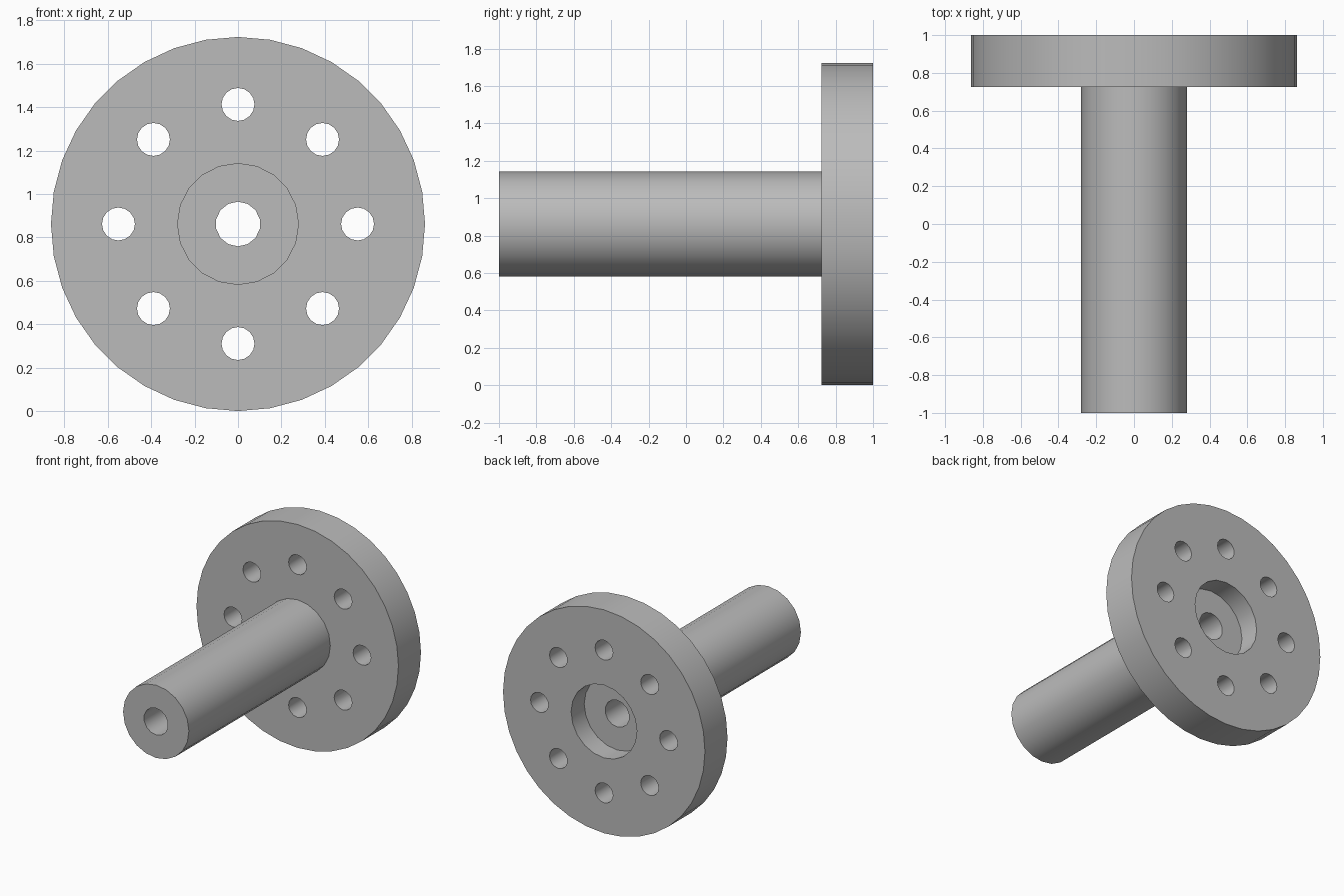
import bpy
import math
from mathutils import Matrix, Vector

default = bpy.data.objects.get("Cube")
if default:
    bpy.data.objects.remove(default, do_unlink=True)

RADIUS = 0.862          # flange radius, also the axis height
FLANGE_FRONT, BACK = 0.725, 1.0

grey = bpy.data.materials.new("machined_grey")
grey.use_nodes = True
colour = (0.5, 0.5, 0.5, 1)
grey.diffuse_color = colour
grey.node_tree.nodes["Principled BSDF"].inputs["Base Color"].default_value = colour


def rod(name, radius, y0, y1, sides, x=0.0, z=0.0):
    """Cylinder along y with its first corner pointing straight up."""
    bpy.ops.mesh.primitive_cylinder_add(vertices=sides, radius=radius, depth=y1 - y0)
    ob = bpy.context.object
    ob.name = name
    ob.data.transform(Matrix.Rotation(math.pi / 2, 4, "X"))
    ob.location = Vector((x, (y0 + y1) / 2, RADIUS + z))
    ob.data.materials.append(grey)
    return ob


def combine(target, tool, operation):
    """Apply one exact boolean and discard the tool."""
    tool.hide_render = True
    mod = target.modifiers.new(tool.name, "BOOLEAN")
    mod.operation = operation
    mod.solver = "EXACT"
    mod.object = tool
    bpy.context.view_layer.objects.active = target
    bpy.ops.object.modifier_apply(modifier=mod.name)
    bpy.data.objects.remove(tool, do_unlink=True)


# Round flange with the shaft fused to its front
body = rod("flanged_shaft", RADIUS, FLANGE_FRONT, BACK, 36)
combine(body, rod("shaft", 0.281, -1.0, 0.8, 20), "UNION")

# Recess in the back and bore through the whole length
combine(body, rod("back_recess", 0.281, 0.84, 1.1, 20), "DIFFERENCE")
combine(body, rod("centre_bore", 0.103, -1.1, 1.1, 14), "DIFFERENCE")

# Ring of bolt holes
for i in range(8):
    a = i * math.pi / 4
    hole = rod("bolt_hole", 0.076, 0.6, 1.1, 16,
               0.551 * math.cos(a), 0.551 * math.sin(a))
    combine(body, hole, "DIFFERENCE")

# Smooth round walls, sharp rims
bpy.ops.object.select_all(action="DESELECT")
body.select_set(True)
bpy.context.view_layer.objects.active = body
bpy.ops.object.shade_smooth_by_angle(angle=math.radians(35))
